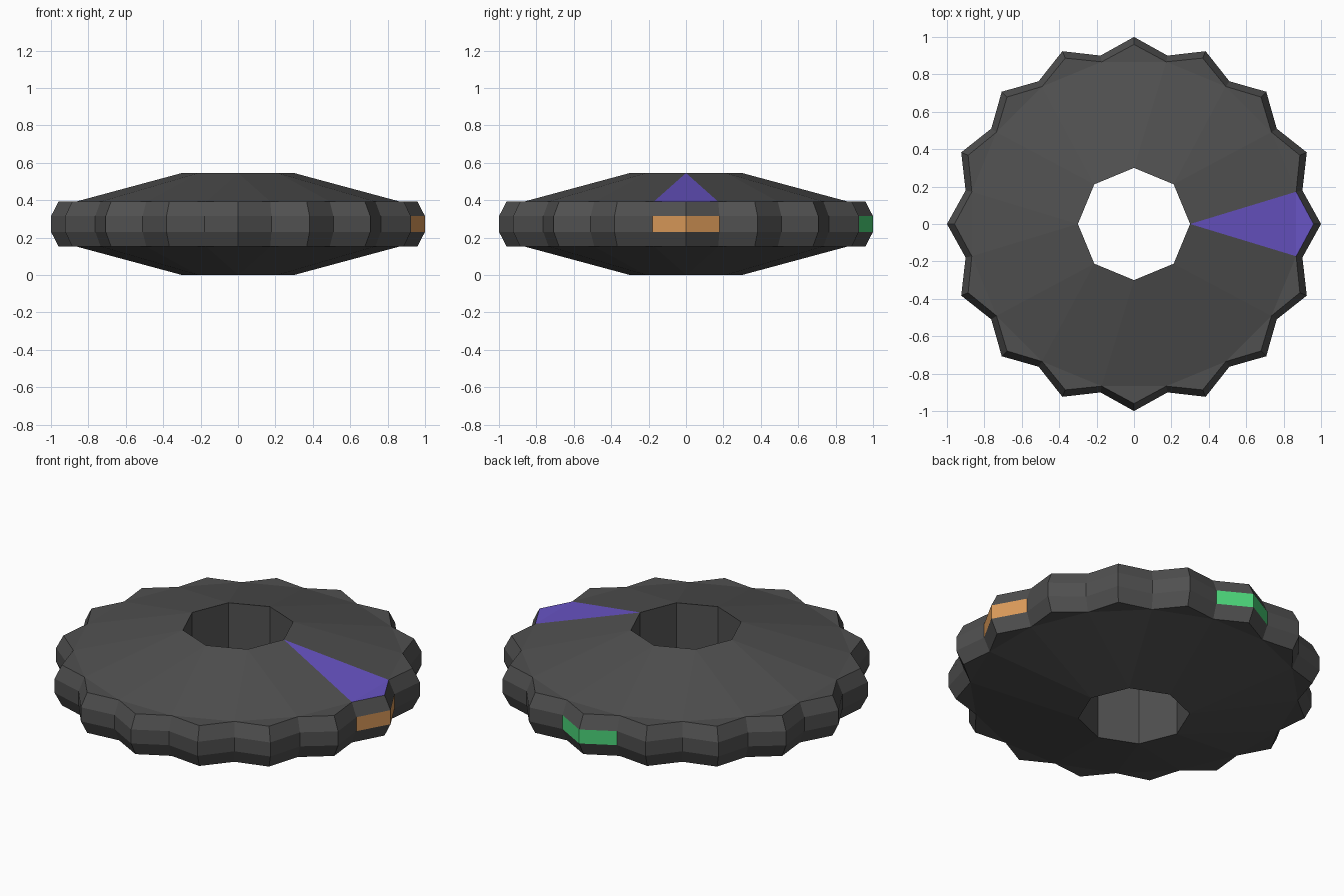
import bpy, bmesh
from math import pi, cos, sin

if "Cube" in bpy.data.objects:
    bpy.data.objects.remove(bpy.data.objects["Cube"])

TEETH = 16
HOLE_R, HEIGHT = 0.3, 0.545
# rim profile: (tip radius, valley radius, z), bottom to top
RIM = [(0.96, 0.884, 0.153), (1.0, 0.918, 0.231),
       (1.0, 0.918, 0.314), (0.96, 0.884, 0.392)]


def material(name, rgb):
    m = bpy.data.materials.new(name)
    m.diffuse_color = (*rgb, 1)
    m.use_nodes = True
    m.node_tree.nodes["Principled BSDF"].inputs["Base Color"].default_value = m.diffuse_color
    return m


mats = [material("dark_grey", (0.08, 0.08, 0.08)),
        material("purple", (0.14, 0.09, 0.56)),
        material("orange", (0.70, 0.32, 0.10)),
        material("green", (0.07, 0.65, 0.19))]
PURPLE, ORANGE, GREEN = 1, 2, 3

bm = bmesh.new()


def face(verts, mat=0):
    bm.faces.new(verts).material_index = mat


def point(r, a, z):
    return bm.verts.new((r * cos(a), r * sin(a), z))


# toothed rings (even index = tip, odd = valley) and octagonal hole rings
N = TEETH * 2
rings = [[point(valley if i % 2 else tip, 2 * pi * i / N, z) for i in range(N)]
         for tip, valley, z in RIM]
hole_low, hole_high = [[point(HOLE_R, 2 * pi * i / 8, z) for i in range(8)]
                       for z in (0, HEIGHT)]

# bevelled rim, with a coloured tooth on the right and one at the back
for k in range(3):
    for i in range(N):
        j = (i + 1) % N
        mat = 0
        if k == 1:
            if i in (N - 1, 0):
                mat = ORANGE
            elif i in (N // 4 - 1, N // 4):
                mat = GREEN
        face((rings[k][i], rings[k][j], rings[k + 1][j], rings[k + 1][i]), mat)

# sloping top and bottom: flat tooth tips, wedges down to the hole
for ring, hole, colour in ((rings[0], hole_low, 0), (rings[3], hole_high, PURPLE)):
    for t in range(TEETH):
        tip, a, b = ring[2 * t], ring[2 * t - 1], ring[2 * t + 1]
        mat = colour if t == 0 else 0
        face((a, tip, b), mat)
        if t % 2 == 0:
            face((hole[t // 2], a, b), mat)
        else:
            face((hole[t // 2], a, b, hole[(t // 2 + 1) % 8]), mat)

# hole wall
for i in range(8):
    j = (i + 1) % 8
    face((hole_low[i], hole_high[i], hole_high[j], hole_low[j]))

bmesh.ops.recalc_face_normals(bm, faces=bm.faces)
mesh = bpy.data.meshes.new("toothed_knob")
bm.to_mesh(mesh)
bm.free()
for m in mats:
    mesh.materials.append(m)
bpy.context.collection.objects.link(bpy.data.objects.new("toothed_knob", mesh))
